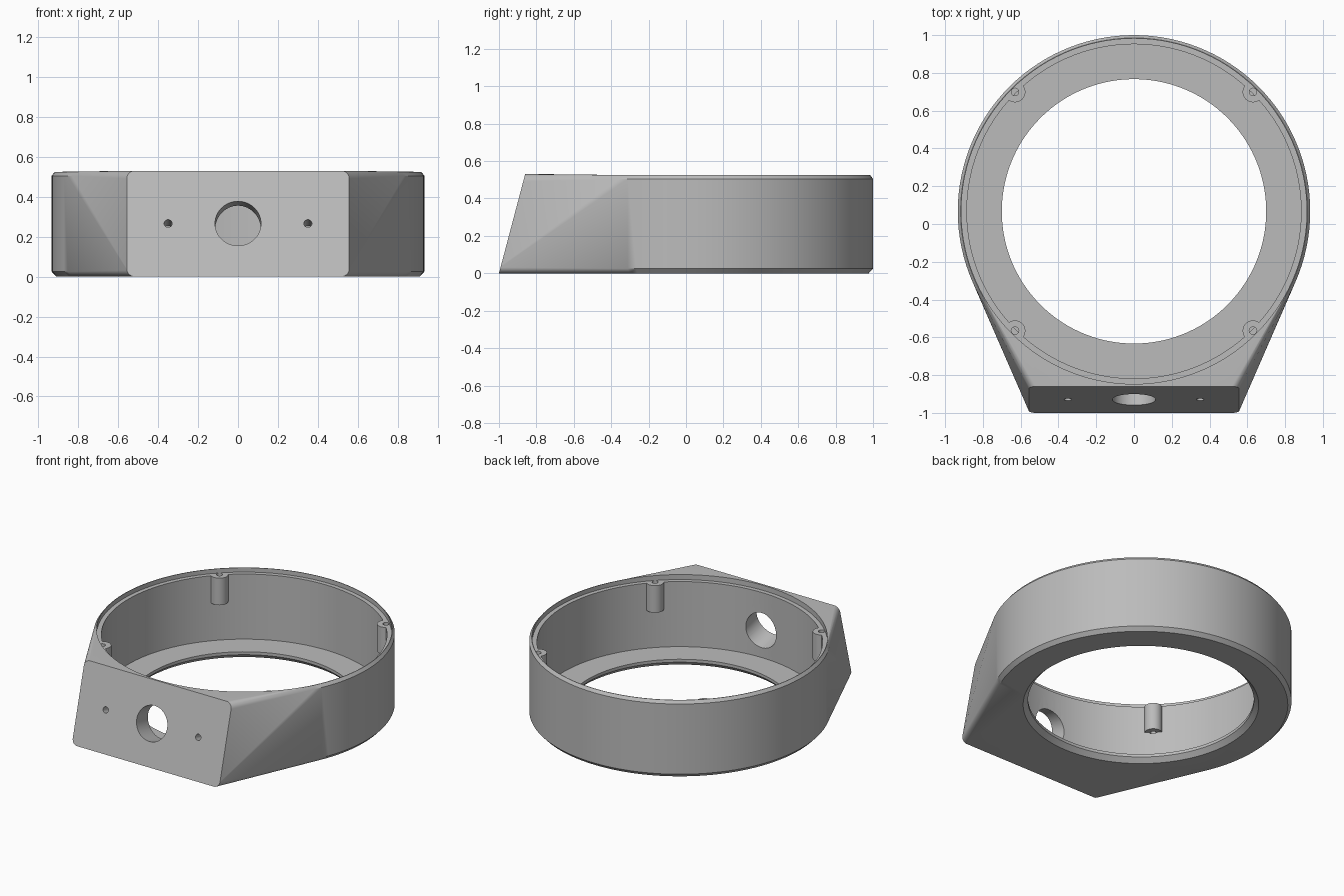
import bpy, bmesh, math
from mathutils import Matrix, Vector

if "Cube" in bpy.data.objects:
    bpy.data.objects.remove(bpy.data.objects["Cube"])

CENTRE_Y = 0.067      # ring axis
HEIGHT = 0.525
SEGMENTS = 120

grey = bpy.data.materials.new("plain grey")
grey.use_nodes = True
grey.diffuse_color = (0.5, 0.5, 0.5, 1)
grey.node_tree.nodes["Principled BSDF"].inputs["Base Color"].default_value = (0.5, 0.5, 0.5, 1)


def finish(name, bm):
    bmesh.ops.recalc_face_normals(bm, faces=bm.faces)
    mesh = bpy.data.meshes.new(name)
    bm.to_mesh(mesh)
    bm.free()
    mesh.materials.append(grey)
    ob = bpy.data.objects.new(name, mesh)
    bpy.context.collection.objects.link(ob)
    return ob


def lathe(name, profile, x=0, y=CENTRE_Y, segments=SEGMENTS, matrix=None):
    """Closed solid of stacked circles given as (radius, z)."""
    bm = bmesh.new()
    rings = []
    for r, z in profile:
        rings.append([bm.verts.new((r * math.cos(a), r * math.sin(a), z))
                      for a in (math.tau * i / segments for i in range(segments))])
    for low, high in zip(rings, rings[1:]):
        for i in range(segments):
            j = (i + 1) % segments
            bm.faces.new((low[i], low[j], high[j], high[i]))
    bm.faces.new(rings[0][::-1])
    bm.faces.new(rings[-1])
    bm.transform(matrix or Matrix.Translation((x, y, 0)))
    return finish(name, bm)


def cut(target, cutter):
    """Subtract the cutter and discard it."""
    mod = target.modifiers.new("cut", "BOOLEAN")
    mod.operation = "DIFFERENCE"
    mod.solver = "EXACT"
    mod.object = cutter
    bpy.context.view_layer.update()
    graph = bpy.context.evaluated_depsgraph_get()
    mesh = bpy.data.meshes.new_from_object(target.evaluated_get(graph))
    target.modifiers.clear()
    target.data = mesh
    bpy.data.objects.remove(cutter)


# Outer shell: chamfered ring blended into a tilted rounded front plate
bm = bmesh.new()
for r, z in ((0.91, 0), (0.933, 0.025), (0.933, 0.505), (0.918, HEIGHT)):
    for i in range(SEGMENTS):
        a = math.tau * i / SEGMENTS
        bm.verts.new((r * math.cos(a), CENTRE_Y + r * math.sin(a), z))
half, top, round_r = 0.557, 0.53, 0.04
slope = 0.14 / top
for sx in (-1, 1):
    for sz in (-1, 1):
        for k in range(9):
            a = math.pi / 2 * k / 8
            x = sx * (half - round_r + round_r * math.cos(a))
            z = top / 2 + sz * (top / 2 - round_r + round_r * math.sin(a))
            bm.verts.new((x, -1 + slope * z, z))
hull = bmesh.ops.convex_hull(bm, input=bm.verts)
loose = [v for v in bm.verts if not v.link_faces]
bmesh.ops.delete(bm, geom=loose, context="VERTS")
bmesh.ops.dissolve_limit(bm, angle_limit=math.radians(0.3),
                         verts=bm.verts, edges=bm.edges)
bmesh.ops.triangulate(bm, faces=bm.faces)
body = finish("housing_body", bm)

# Cavity with screw posts left standing, plus the lid step
posts = [(sx * 0.63, CENTRE_Y + sy * 0.632) for sx in (-1, 1) for sy in (-1, 1)]
cavity = lathe("cavity_cutter", [(0.885, 0.05), (0.885, 0.52)])
for x, y in posts:
    cut(cavity, lathe("post_cutter", [(0.055, 0.31), (0.055, 0.6)], x, y, 32))
cut(body, cavity)
cut(body, lathe("step_cutter", [(0.914, 0.495), (0.914, 0.7)]))

# Floor opening with chamfered lower edge
cut(body, lathe("opening_cutter", [(0.76, -0.03), (0.70, 0.03), (0.70, 0.2)]))

# Screw holes in the posts
for x, y in posts:
    cut(body, lathe("screw_cutter", [(0.02, 0.305), (0.02, 0.6)], x, y, 20))

# Cable hole and two screw holes, square to the front plate
inward = Vector((0, 1, -slope)).normalized()
turn = inward.to_track_quat("Z", "Y").to_matrix().to_4x4()
for x, r, depth in ((0, 0.115, 0.4), (-0.35, 0.02, 0.12), (0.35, 0.02, 0.12)):
    place = Matrix.Translation((x, -1 + slope * 0.266, 0.266)) @ turn
    cut(body, lathe("front_cutter", [(r, -0.1), (r, depth)], segments=48, matrix=place))

# Smooth curved walls, sharp edges kept
bpy.ops.object.select_all(action="DESELECT")
body.select_set(True)
bpy.context.view_layer.objects.active = body
bpy.ops.object.shade_smooth_by_angle(angle=math.radians(25))
